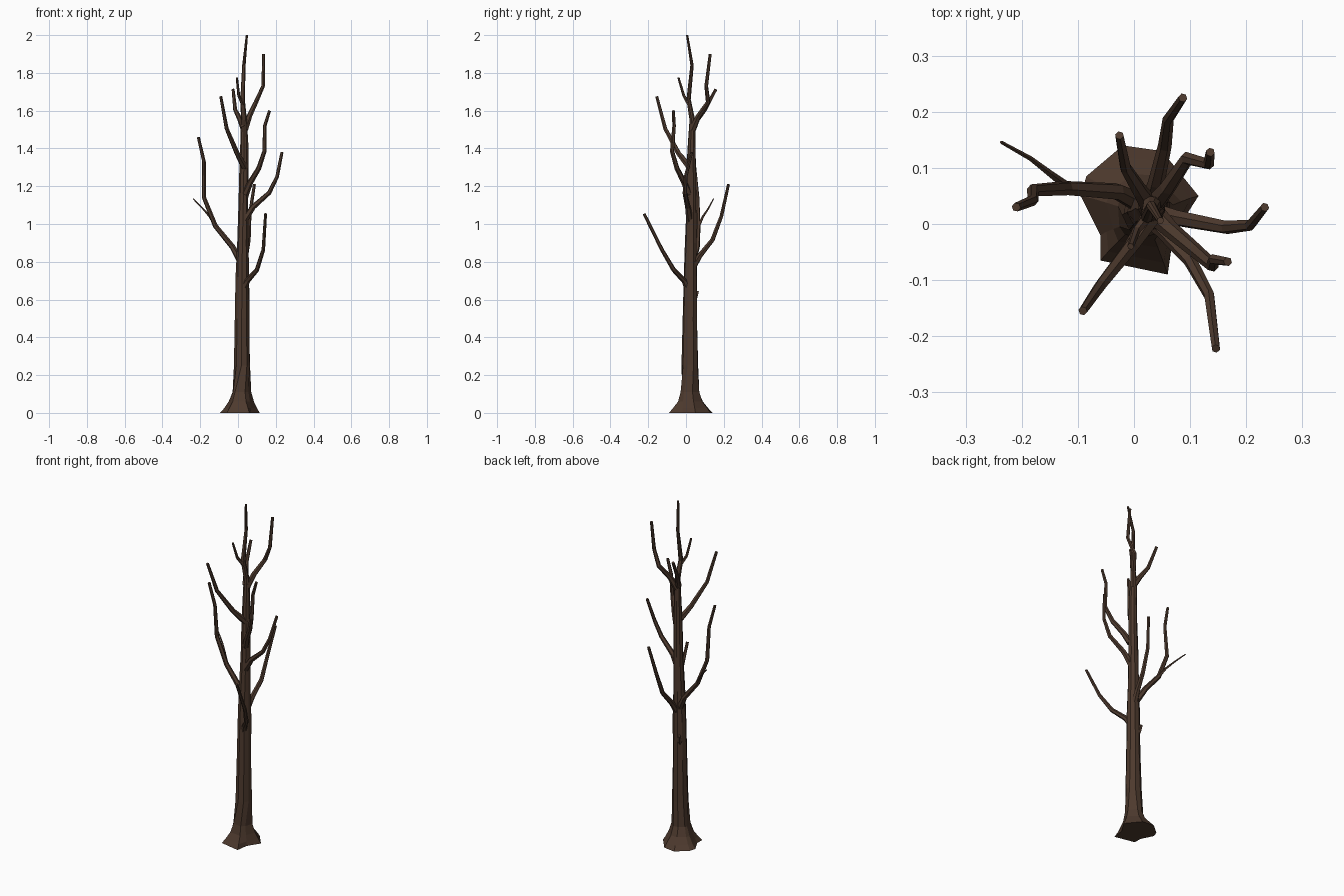
import bpy, bmesh, math, random
from mathutils import Vector

random.seed(4)
bark = bpy.data.materials.new("dark brown bark")
bark.diffuse_color = (0.075, 0.042, 0.027, 1)


def skin(name, rings):
    """Join a list of equal-sided rings into one closed, flat-faced tube."""
    bm = bmesh.new()
    vr = [[bm.verts.new(p) for p in r] for r in rings]
    n = len(vr[0])
    for a, b in zip(vr, vr[1:]):
        for i in range(n):
            j = (i + 1) % n
            bm.faces.new((a[i], a[j], b[j], b[i]))
    bm.faces.new(vr[0][::-1])
    bm.faces.new(vr[-1])
    bmesh.ops.recalc_face_normals(bm, faces=bm.faces)
    me = bpy.data.meshes.new(name)
    bm.to_mesh(me)
    bm.free()
    me.materials.append(bark)
    ob = bpy.data.objects.new(name, me)
    bpy.context.collection.objects.link(ob)
    return ob


def branch(name, pts, r0, r1, sides=6):
    """Tapered bent limb through a few points."""
    pts = [Vector(p) for p in pts]
    rings = []
    side = None
    for i, p in enumerate(pts):
        d = (pts[min(i + 1, len(pts) - 1)] - pts[max(i - 1, 0)]).normalized()
        if side is None:
            side = d.orthogonal()
        side = (side - d * side.dot(d)).normalized()
        up = d.cross(side)
        r = r0 + (r1 - r0) * (i / (len(pts) - 1)) ** 0.7
        rings.append([p + (side * math.cos(t) + up * math.sin(t)) * r
                      for t in (math.tau * k / sides for k in range(sides))])
    return skin(name, rings)


# Trunk: irregular root outline blending upward into a tapering round column
roots = [(0.115, 0.05), (0.05, 0.13), (-0.02, 0.14), (-0.085, 0.085), (-0.095, 0.05),
         (-0.06, -0.02), (-0.06, -0.065), (0.06, -0.09), (0.07, -0.02)]
c0 = Vector((0.02, 0.025))
# height, centre x, centre y, radius, share of root outline
levels = [(0.0, 0.02, 0.025, 0.06, 1.0), (0.025, 0.02, 0.025, 0.06, 0.62),
          (0.06, 0.02, 0.023, 0.053, 0.25), (0.11, 0.02, 0.021, 0.047, 0.06),
          (0.25, 0.022, 0.02, 0.043, 0), (0.5, 0.023, 0.022, 0.039, 0),
          (0.72, 0.024, 0.024, 0.036, 0), (0.9, 0.026, 0.026, 0.031, 0),
          (1.1, 0.03, 0.03, 0.026, 0), (1.3, 0.033, 0.028, 0.024, 0),
          (1.43, 0.033, 0.03, 0.021, 0), (1.55, 0.032, 0.034, 0.016, 0),
          (1.66, 0.024, 0.014, 0.012, 0), (1.84, 0.031, 0.032, 0.009, 0),
          (2.0, 0.047, 0.006, 0.006, 0)]
rings = []
for z, cx, cy, r, w in levels:
    ring = []
    for i, q in enumerate(roots):
        d = Vector(q) - c0
        t = math.atan2(d.y, d.x) * w + (math.radians(25) + math.tau * i / 9) * (1 - w)
        if w:
            t = math.atan2(d.y, d.x)
        rr = r * random.uniform(0.95, 1.08)
        rr = rr * (1 - w) + d.length * w
        ring.append((cx + math.cos(t) * rr, cy + math.sin(t) * rr, z))
    rings.append(ring)
skin("trunk", rings)

# Limbs, from lowest to highest
limbs = {
    "low_front_branch": [(.03, .01, .66), (.05, -.01, .70), (.10, -.065, .757),
                         (.134, -.127, .863), (.146, -.222, 1.054)],
    "low_left_branch": [(.015, .035, .80), (-.03, .058, .88), (-.12, .064, .99),
                        (-.18, .06, 1.14), (-.18, .042, 1.33), (-.21, .03, 1.46)],
    "low_back_branch": [(.03, .035, .77), (.04, .075, .835), (.055, .14, .916),
                        (.061, .187, 1.04), (.087, .225, 1.21)],
    "mid_right_branch": [(.035, .02, 1.02), (.08, .01, 1.09), (.165, -.006, 1.165),
                         (.207, -.002, 1.25), (.233, .03, 1.38)],
    "mid_front_right_branch": [(.04, .015, 1.16), (.065, -.01, 1.22), (.11, -.048, 1.295),
                               (.14, -.074, 1.385), (.142, -.063, 1.52), (.167, -.067, 1.6)],
    "upper_front_left_branch": [(.035, .02, 1.3), (-.005, -.04, 1.375),
                                (-.06, -.11, 1.505), (-.091, -.155, 1.675)],
    "upper_back_right_branch": [(.035, .035, 1.5), (.06, .065, 1.57), (.095, .117, 1.645),
                                (.133, .107, 1.73), (.136, .128, 1.9)],
    "upper_back_branch": [(.03, .03, 1.51), (.01, .06, 1.555), (-.015, .1, 1.605),
                          (-.026, .158, 1.713)],
}
for name, pts in limbs.items():
    branch(name, pts, 0.019, 0.008)

# Thin shoots and broken stub
branch("top_shoot", [(.028, .018, 1.63), (.004, -.012, 1.68), (-.006, -.04, 1.775)], 0.011, 0.006)
branch("left_twig", [(-.11, .06, .975), (-.15, .09, 1.04), (-.185, .117, 1.08),
                     (-.237, .146, 1.133)], 0.009, 0.003, 5)
branch("broken_stub", [(.015, .03, .58), (.006, .05, .61), (.001, .061, .645)], 0.016, 0.009, 5)
